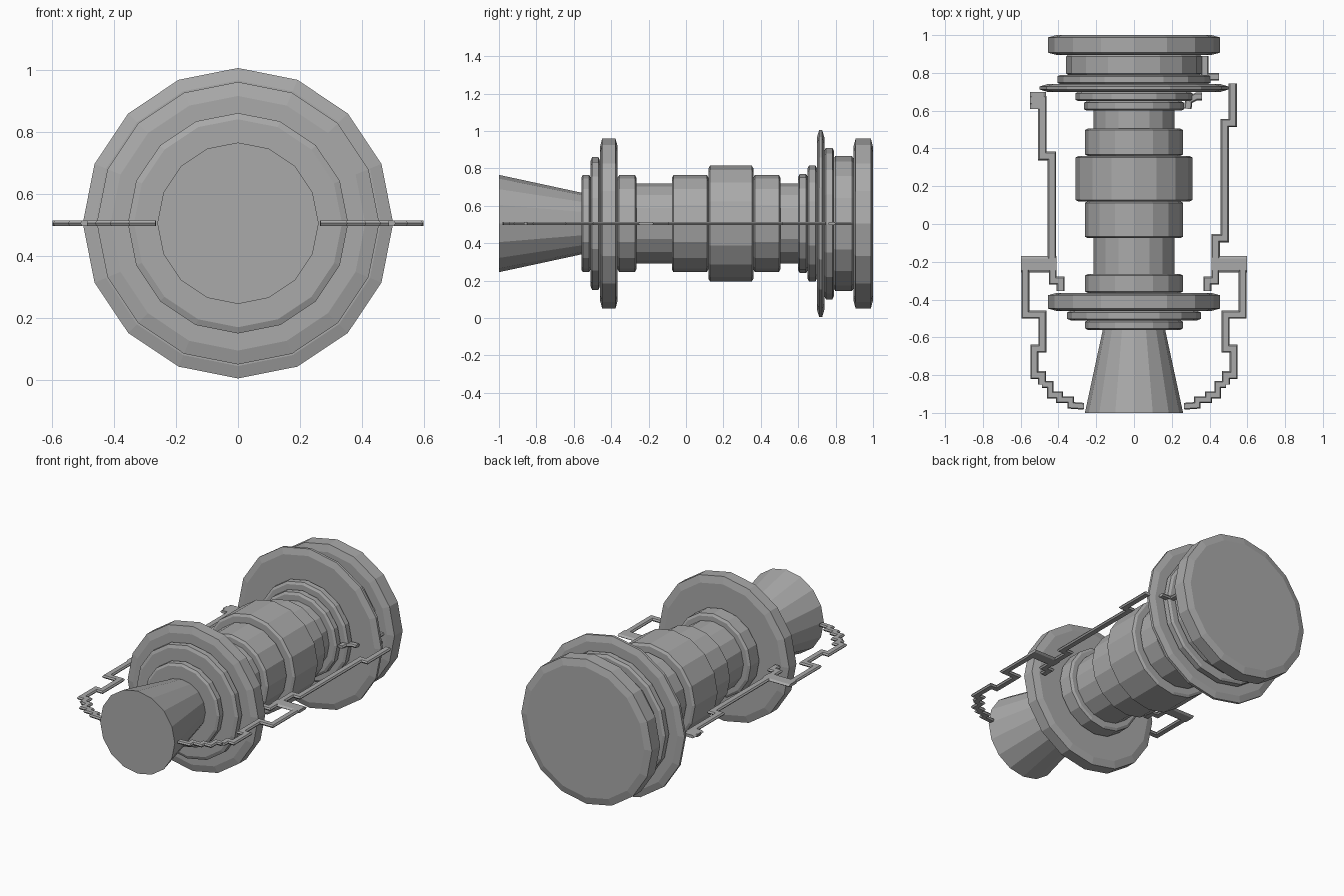
import bpy, bmesh, math
from mathutils import Vector

if "Cube" in bpy.data.objects:
    bpy.data.objects.remove(bpy.data.objects["Cube"])

AXIS_Z = 0.505
SIDES = 16

grey = bpy.data.materials.new("hull grey")
grey.diffuse_color = (0.40, 0.40, 0.40, 1)
grey.use_nodes = True
grey.node_tree.nodes["Principled BSDF"].inputs["Base Color"].default_value = grey.diffuse_color


def finish(bm, name):
    bmesh.ops.recalc_face_normals(bm, faces=bm.faces)
    mesh = bpy.data.meshes.new(name)
    bm.to_mesh(mesh)
    bm.free()
    mesh.materials.append(grey)
    obj = bpy.data.objects.new(name, mesh)
    bpy.context.collection.objects.link(obj)
    return obj


def lathe(name, profile):
    """Spin (y, radius) points around the long axis and cap both ends."""
    bm = bmesh.new()
    rings = []
    for y, r in profile:
        rings.append([bm.verts.new((r * math.sin(k * math.tau / SIDES), y,
                                    AXIS_Z + r * math.cos(k * math.tau / SIDES)))
                      for k in range(SIDES)])
    for a, b in zip(rings, rings[1:]):
        for k in range(SIDES):
            n = (k + 1) % SIDES
            bm.faces.new((a[k], a[n], b[n], b[k]))
    bm.faces.new(rings[0])
    bm.faces.new(rings[-1])
    return finish(bm, name)


def ribbon(name, path, half=0.022, side=1):
    """Sweep a thin plate with bevelled rims along a flat path."""
    pts = [Vector((x * side, y)) for x, y in path]
    section = [(half, 0), (half * 0.7, 0.009), (-half * 0.7, 0.009),
               (-half, 0), (-half * 0.7, -0.009), (half * 0.7, -0.009)]
    bm = bmesh.new()
    rings = []
    for i, p in enumerate(pts):
        d_in = (p - pts[i - 1]).normalized() if i else (pts[1] - p).normalized()
        d_out = (pts[i + 1] - p).normalized() if i < len(pts) - 1 else d_in
        n_in, n_out = Vector((-d_in.y, d_in.x)), Vector((-d_out.y, d_out.x))
        mitre = (n_in + n_out) / (1 + n_in.dot(n_out))
        rings.append([bm.verts.new((p.x + mitre.x * u, p.y + mitre.y * u, AXIS_Z + v))
                      for u, v in section])
    for a, b in zip(rings, rings[1:]):
        for k in range(6):
            n = (k + 1) % 6
            bm.faces.new((a[k], a[n], b[n], b[k]))
    bm.faces.new(rings[0])
    bm.faces.new(rings[-1])
    return finish(bm, name)


# Stepped hull: (start y, end y, radius, radial chamfer)
stages = [
    (-0.56, -0.51, 0.26, 0.015), (-0.51, -0.46, 0.355, 0.02),
    (-0.46, -0.365, 0.455, 0.045), (-0.365, -0.265, 0.26, 0.015),
    (-0.265, -0.075, 0.215, 0.0), (-0.075, 0.12, 0.26, 0.015),
    (0.12, 0.36, 0.31, 0.015), (0.36, 0.505, 0.26, 0.015),
    (0.505, 0.60, 0.215, 0.0), (0.60, 0.65, 0.265, 0.015),
    (0.65, 0.70, 0.31, 0.015), (0.70, 0.74, 0.50, 0.04),
    (0.74, 0.79, 0.405, 0.015), (0.79, 0.895, 0.36, 0.01),
    (0.895, 1.0, 0.455, 0.045),
]
profile = []
for y0, y1, r, c in stages:
    b = 0.012 if c > 0.03 else 0.008
    if c:
        profile += [(y0, r - c), (y0 + b, r), (y1 - b, r), (y1, r - c)]
    else:
        profile += [(y0, r), (y1, r)]
lathe("stepped_hull", profile)

# Flared engine nozzle
lathe("nozzle", [(-1.0, 0.26), (-0.55, 0.163)])

# Parts shared by both side antennas
stair = [(0.575, -0.20), (0.575, -0.48), (0.485, -0.48), (0.485, -0.66),
         (0.527, -0.66), (0.527, -0.80), (0.487, -0.80), (0.487, -0.85),
         (0.443, -0.85), (0.443, -0.905), (0.395, -0.905), (0.395, -0.93),
         (0.335, -0.93), (0.335, -0.96), (0.265, -0.965)]
for label, s in (("right", 1), ("left", -1)):
    ribbon(label + "_lower_arm", stair[:8], 0.021, s)
    ribbon(label + "_lower_steps", stair[7:], 0.018, s)
    ribbon(label + "_cross_bar", [(0.41, -0.213), (0.597, -0.213)], 0.043, s)
    ribbon(label + "_inner_hook",
           [(0.43, -0.20), (0.43, -0.30), (0.388, -0.30), (0.388, -0.355)], 0.021, s)

# Upper arms differ on each side
ribbon("right_upper_arm", [(0.523, 0.745), (0.523, 0.535), (0.48, 0.535),
                           (0.48, -0.075), (0.432, -0.075), (0.432, -0.20)])
ribbon("left_upper_arm", [(0.55, 0.655), (0.485, 0.655), (0.485, 0.36),
                          (0.435, 0.36), (0.435, -0.20)], 0.023, -1)
ribbon("left_upper_tip", [(0.508, 0.70), (0.508, 0.61)], 0.043, -1)

# Small brackets beside the rear rings
ribbon("rear_bracket", [(0.375, 0.89), (0.375, 0.78), (0.45, 0.78)], 0.02)
ribbon("collar_bracket", [(0.36, 0.675), (0.33, 0.675), (0.29, 0.655), (0.285, 0.61)], 0.02)
